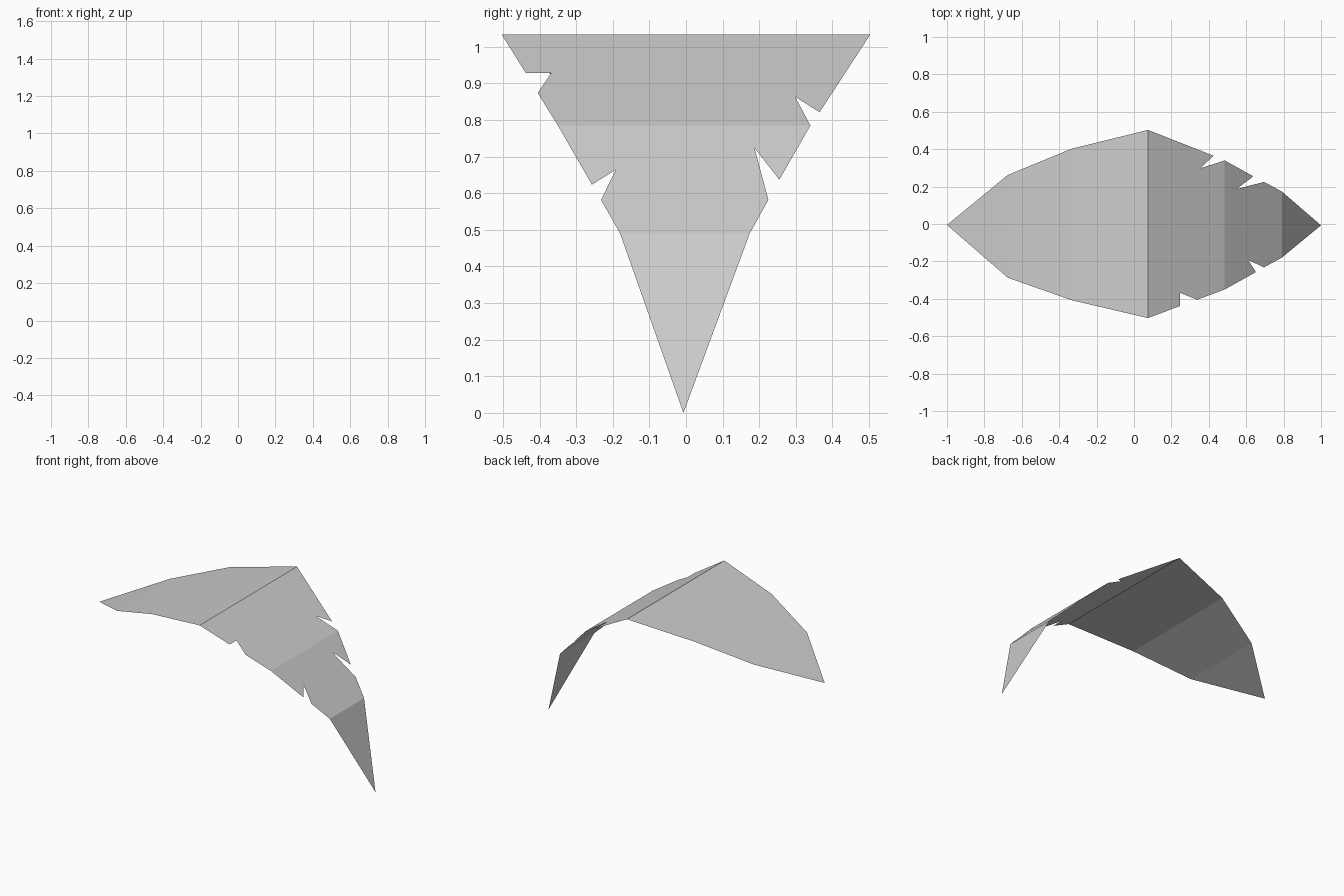
import bpy, bmesh

cube = bpy.data.objects.get("Cube")
if cube:
    bpy.data.objects.remove(cube, do_unlink=True)

# Fold profile along the leaf: (x, height)
FOLDS = [(-1.0, 0.71), (-0.675, 0.845), (-0.335, 0.96), (0.075, 1.033),
         (0.485, 0.785), (0.79, 0.49), (1.0, 0.0)]

# Flat outline: stem tip, torn back edge, drooping tip, torn front edge
BACK_EDGE = [(-0.675, 0.262), (-0.335, 0.402), (0.075, 0.503), (0.425, 0.365),
             (0.355, 0.298), (0.485, 0.34), (0.638, 0.255), (0.548, 0.187),
             (0.695, 0.225), (0.79, 0.174)]
FRONT_EDGE = [(0.79, -0.18), (0.695, -0.232), (0.61, -0.192), (0.652, -0.257),
              (0.485, -0.35), (0.338, -0.405), (0.247, -0.368), (0.247, -0.438),
              (0.075, -0.503), (-0.335, -0.407), (-0.675, -0.287)]
OUTLINE = [(-1.0, -0.005)] + BACK_EDGE + [(1.0, -0.007)] + FRONT_EDGE


def fold_height(x):
    for (x0, z0), (x1, z1) in zip(FOLDS, FOLDS[1:]):
        if x <= x1:
            return z0 + (z1 - z0) * (x - x0) / (x1 - x0)
    return FOLDS[-1][1]


def material(name, value):
    mat = bpy.data.materials.new(name)
    mat.use_nodes = True
    colour = (value, value, value, 1.0)
    mat.diffuse_color = colour
    mat.node_tree.nodes["Principled BSDF"].inputs["Base Color"].default_value = colour
    return mat


# Flat sheet, creased across at each fold, then bent to the profile
bm = bmesh.new()
bm.faces.new([bm.verts.new((x, y, 0)) for x, y in reversed(OUTLINE)])
for x, _ in FOLDS[1:-1]:
    bmesh.ops.bisect_plane(bm, geom=bm.verts[:] + bm.edges[:] + bm.faces[:],
                           dist=0.0005, plane_co=(x, 0, 0), plane_no=(1, 0, 0))
for v in bm.verts:
    v.co.z = fold_height(v.co.x)
bmesh.ops.triangulate(bm, faces=bm.faces[:])
bm.normal_update()

mesh = bpy.data.meshes.new("leaf")
bm.to_mesh(mesh)
bm.free()
mesh.materials.append(material("light grey", 0.6))
leaf = bpy.data.objects.new("leaf", mesh)
bpy.context.collection.objects.link(leaf)
